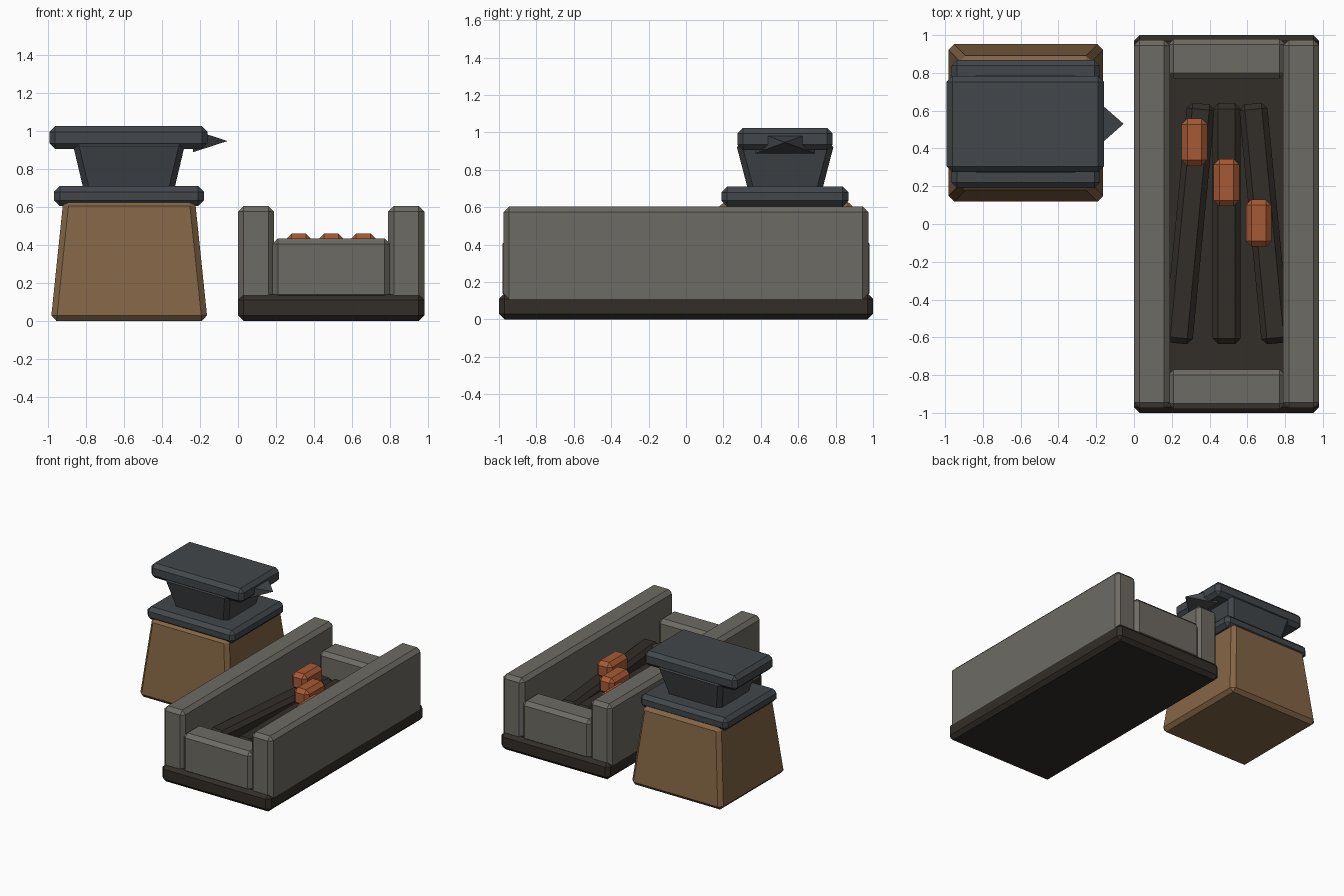
import bpy, bmesh, math
from mathutils import Matrix

if "Cube" in bpy.data.objects:
    bpy.data.objects.remove(bpy.data.objects["Cube"])


def material(name, rgb):
    m = bpy.data.materials.new(name)
    m.diffuse_color = (*rgb, 1)
    m.use_nodes = True
    m.node_tree.nodes["Principled BSDF"].inputs["Base Color"].default_value = m.diffuse_color
    return m


STONE = material("stone", (0.155, 0.145, 0.125))
SOOT = material("soot", (0.032, 0.026, 0.021))
WOOD = material("wood", (0.23, 0.13, 0.06))
IRON = material("iron", (0.055, 0.063, 0.07))
HOT = material("hot_metal", (0.38, 0.1, 0.035))


def finish(name, bm, mat):
    bmesh.ops.recalc_face_normals(bm, faces=bm.faces)
    me = bpy.data.meshes.new(name)
    bm.to_mesh(me)
    bm.free()
    me.materials.append(mat)
    ob = bpy.data.objects.new(name, me)
    bpy.context.collection.objects.link(ob)
    return ob


def block(name, x, y, z, mat, taper=(1, 1), turn=0, bevel=0.03):
    """Chamfered box from (min, max) ranges; taper scales the top face."""
    bm = bmesh.new()
    bmesh.ops.create_cube(bm, size=1)
    for v in bm.verts:
        top = v.co.z > 0
        v.co.x *= (x[1] - x[0]) * (taper[0] if top else 1)
        v.co.y *= (y[1] - y[0]) * (taper[1] if top else 1)
        v.co.z *= z[1] - z[0]
    bmesh.ops.bevel(bm, geom=bm.edges[:], offset=bevel, segments=1,
                    affect='EDGES', profile=0.5)
    bm.transform(Matrix.Rotation(math.radians(turn), 4, 'Z'))
    ob = finish(name, bm, mat)
    ob.location = (sum(x) / 2, sum(y) / 2, sum(z) / 2)
    return ob


# Forge trough
block("forge_base", (0, 0.98), (-1, 1), (0, 0.14), SOOT)
for side, x in (("left", (0, 0.19)), ("right", (0.79, 0.98))):
    block("forge_wall_" + side, x, (-0.975, 0.975), (0.08, 0.605), STONE)
for end, y in (("front", (-0.98, -0.77)), ("back", (0.77, 0.98))):
    block("forge_end_" + end, (0.18, 0.80), y, (0.11, 0.435), STONE)

# Fanned fuel bars and glowing billets
for i, (x, turn) in enumerate(((0.295, -5.5), (0.49, 0), (0.69, 5.5))):
    block(f"fuel_bar_{i}", (x - 0.075, x + 0.075), (-0.635, 0.64), (0.12, 0.34), SOOT, turn=turn)
for i in range(3):
    x, y = 0.32 + 0.17 * i, 0.433 - 0.214 * i
    block(f"hot_billet_{i}", (x - 0.068, x + 0.068), (y - 0.125, y + 0.125), (0.32, 0.46), HOT)

# Stump
block("stump", (-0.985, -0.16), (0.115, 0.955), (0, 0.635), WOOD, taper=(0.84, 0.84))

# Anvil
block("anvil_foot", (-0.967, -0.18), (0.19, 0.868), (0.605, 0.71), IRON)
block("anvil_waist", (-0.81, -0.338), (0.335, 0.725), (0.68, 0.95), IRON, taper=(1.27, 1.36))
block("anvil_head", (-0.992, -0.16), (0.275, 0.783), (0.905, 1.025), IRON)

# Horn: flattened four-sided point
bm = bmesh.new()
base = [bm.verts.new((-0.237, 0.53 + a * 0.16, 0.947 + b * 0.059))
        for a, b in ((-1, -1), (1, -1), (1, 1), (-1, 1))]
tip = bm.verts.new((-0.055, 0.53, 0.947))
bm.faces.new(base)
for i in range(4):
    bm.faces.new((base[i], base[(i + 1) % 4], tip))
finish("anvil_horn", bm, IRON)
